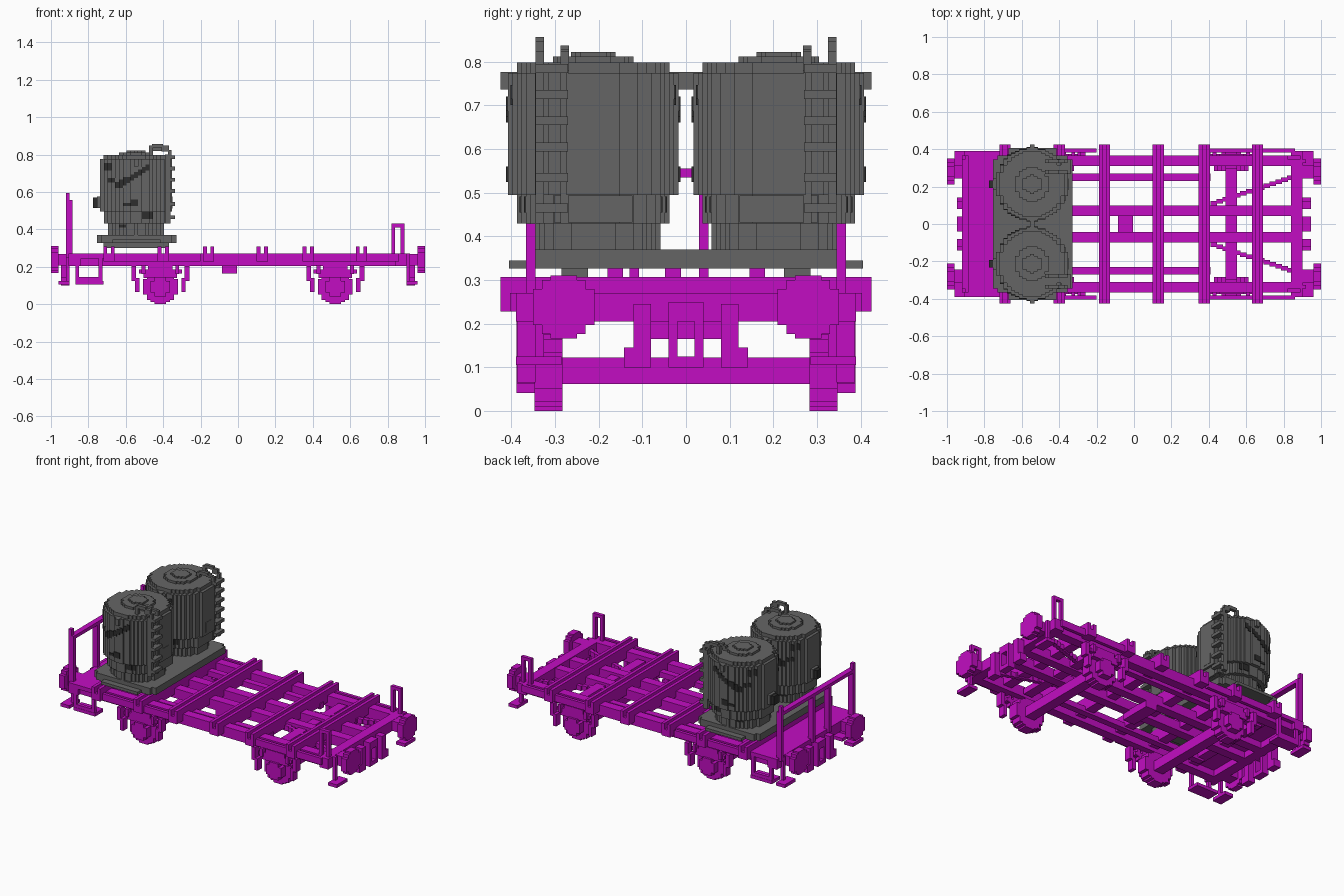
import bpy
import bmesh
import math
from mathutils import Matrix, Vector

if bpy.data.objects.get("Cube"):
    bpy.data.objects.remove(bpy.data.objects["Cube"])

CELL = .0206


def make_material(name, colour):
    mat = bpy.data.materials.new(name)
    mat.use_nodes = True
    mat.diffuse_color = colour
    node = next(n for n in mat.node_tree.nodes if n.type == 'BSDF_PRINCIPLED')
    node.inputs["Base Color"].default_value = colour
    return mat


magenta = make_material("magenta paint", (.54, .004, .54, 1))
grey = make_material("tank grey", (.13, .13, .13, 1))
dark = make_material("dark stain", (.026, .026, .026, 1))


def build(name, boxes, mat):
    """One object out of boxes given as x range, y range, z range."""
    bm = bmesh.new()
    for box in boxes:
        low, high = Vector(box[0::2]), Vector(box[1::2])
        matrix = Matrix.Translation((low + high) / 2) @ Matrix.Diagonal((*(high - low), 1))
        bmesh.ops.create_cube(bm, size=1, matrix=matrix)
    mesh = bpy.data.meshes.new(name)
    bm.to_mesh(mesh)
    bm.free()
    mesh.materials.append(mat)
    obj = bpy.data.objects.new(name, mesh)
    bpy.context.collection.objects.link(obj)
    return obj


def both_sides(boxes):
    return boxes + [(a, b, -d, -c, e, f) for a, b, c, d, e, f in boxes]


def half_width(radius, offset):
    """Stepped half chord of a blocky circle."""
    chord = math.sqrt(max(radius ** 2 - offset ** 2, 0))
    return max(round(chord / CELL * 2) / 2, .5) * CELL


def disc(axis, u, v, radius, low, high):
    """Blocky disc: rows of boxes along the circle, from low to high on the axis."""
    rows = max(2, round(2 * radius / CELL))
    step = 2 * radius / rows
    boxes = []
    for i in range(rows):
        off = -radius + (i + .5) * step
        w = half_width(radius, off)
        a, b = (u + off - step / 2, u + off + step / 2), (v - w, v + w)
        c = (low, high)
        boxes.append({'x': c + a + b, 'y': a + c + b, 'z': a + b + c}[axis])
    return boxes


# Underframe: sills, side beams, headstocks, platform
build("centre_sills", both_sides([(-.9, .86, .043, .1, .205, .265)]), magenta)
build("side_beams", both_sides([(-.9, .86, .31, .367, .205, .27)]), magenta)
build("inner_stringers", both_sides([(-.7, .41, .23, .27, .215, .25)]), magenta)
build("headstocks", [(.84, .9, -.39, .39, .205, .27), (-.905, -.84, -.39, .39, .205, .27)], magenta)
build("end_platform", [(-.905, -.66, -.39, .39, .245, .27)], magenta)
build("frame_tie", [(.49, .55, -.3, .3, .215, .25)], magenta)
build("centre_box", [(-.085, -.005, -.1, .1, .165, .21)], magenta)
build("edge_strips", both_sides([(a, b, .383, .403, .228, .27) for a, b in
                                 ((-.66, -.2), (.4, .64), (.68, .86))]), magenta)
braces = []
steps = 14
for i in range(steps):
    t = i / steps
    x, y = .41 + .44 * t, .1 + .145 * t
    braces.append((x, x + .035, y, y + .024, .22, .25))
build("diagonal_braces", both_sides(braces), magenta)

# Cross channels carrying the load
channels = []
for x in (-.69, -.4, -.157, .13, .375, .66):
    channels += [(x - .03, x + .03, -.425, .425, .228, .27),
                 (x - .03, x - .01, -.425, .425, .265, .307),
                 (x + .01, x + .03, -.425, .425, .265, .307)]
build("cross_channels", channels, magenta)

# Buffers, couplings and hoses at both ends
buffers, couplings = [], []
for s in (-1, 1):
    for y in (-.28, .28):
        buffers += disc('x', y, .238, .07, *sorted((s * .96, s)))
        buffers += disc('x', y, .238, .036, *sorted((s * .89, s * .97)))
    lo, hi = sorted((s * .9, s * .945))
    couplings += [(lo, hi, -.04, .04, .205, .25)]
    couplings += [(lo, hi, -.04, .04, .1, .125)]
    couplings += both_sides([(lo, hi, .02, .04, .105, .25), (lo, hi, .08, .12, .1, .245),
                             (lo, hi, .1, .142, .1, .145)])
build("buffers", buffers, magenta)
build("couplings", couplings, magenta)

# Wheelsets with axle boxes and springs
for label, x in (("rear", -.415), ("lead", .52)):
    wheels = disc('y', x, .093, .093, .283, .347)
    build(label + "_wheels", both_sides(wheels), magenta)
    build(label + "_axle", [(x - .032, x + .032, -.3, .3, .062, .123)], magenta)
    gear = disc('y', x, .093, .052, .345, .388)
    gear += [(x - .09, x + .09, .345, .375, .14, .165),
             (x - .115, x + .115, .345, .375, .163, .185),
             (x - .065, x + .065, .345, .375, .183, .21)]
    for s in (-1, 1):
        for near, far, z, top in ((.13, .155, .125, .205), (.112, .135, .065, .14), (.08, .1, .16, .21)):
            gear += [(*sorted((x + s * near, x + s * far)), .345, .387, z, top)]
    build(label + "_axle_gear", both_sides(gear), magenta)

# Shunter steps below the corners
corner = []
for s in (-1, 1):
    corner += [(*sorted((s * .9, s * .92)), .325, .345, .11, .27),
               (*sorted((s * .9, s * .96)), .285, .39, .105, .125)]
build("corner_steps", both_sides(corner), magenta)
build("side_steps", both_sides([(-.87, -.72, .31, .39, .105, .125), (-.87, -.85, .367, .388, .105, .25),
                                (-.745, -.725, .367, .388, .105, .25),
                                (-.87, -.725, .367, .388, .125, .145)]), magenta)

# Grab hoops and end railing
build("grab_hoops", both_sides([(.82, .84, .345, .367, .25, .43), (.87, .89, .345, .367, .25, .43),
                                (.82, .89, .345, .367, .41, .43)]), magenta)
posts = [(-.92, -.885, y, y + .022, .25, .55) for y in (-.367, -.13, .03, .345)]
posts += both_sides([(-.92, -.9, .345, .367, .53, .595)])
build("end_railing", posts + [(-.92, -.885, -.367, .367, .535, .556)], magenta)

# Tank base slab with rounded ends, feet and pads
slab = [(-.755, -.33, -.345, .345, .327, .37)]
slab += both_sides([(-.73, -.355, .345, .367, .327, .37), (-.67, -.415, .367, .405, .327, .345)])
build("tank_base", slab, grey)
build("base_feet", both_sides([(-.72, -.37, .225, .285, .3, .33)]), grey)
build("base_pads", [(-.72, -.37, y, y + .036, .3, .328) for y in (-.18, -.048, .145)], magenta)

# Twin tanks
TANK_X, TANK_Y = -.545, .2125
RINGS = ((.15, .365, .43), (.172, .43, .495), (.193, .495, .775), (.175, .77, .798))
# Stain patches on the tank walls: x range, z range
STAINS = [(-.71, -.67, .715, .755), (-.69, -.66, .65, .675), (-.61, -.53, .525, .54),
          (-.57, -.53, .54, .56), (-.51, -.45, .455, .492), (-.63, -.59, .41, .425)]
for i in range(8):
    x, z = -.65 + i * CELL * 1.05, .62 + i * .0135
    STAINS.append((x, x + CELL * 1.3, z, z + .033))


def wall_stains(cy):
    """Thin plates that follow the stepped tank wall on both faces."""
    plates = []
    for x0, x1, z0, z1 in STAINS:
        radius = next(r for r, lo, hi in RINGS if lo <= (z0 + z1) / 2 < hi)
        rows = round(2 * radius / CELL)
        step = 2 * radius / rows
        for i in range(rows):
            off = -radius + (i + .5) * step
            if x0 <= TANK_X + off <= x1:
                w = half_width(radius, off)
                x = TANK_X + off
                for s in (-1, 1):
                    a, b = sorted((cy + s * (w - .002), cy + s * (w + .004)))
                    plates.append((x - step / 2, x + step / 2, a, b, z0, z1))
    return plates


for label, side in (("right", -1), ("left", 1)):
    cy = side * TANK_Y
    shell = []
    for radius, low, high in RINGS:
        shell += disc('z', TANK_X, cy, radius, low, high)
    build(label + "_tank", shell, grey)
    lid = disc('z', TANK_X, cy, .09, .79, .812) + disc('z', TANK_X, cy, .05, .81, .822)
    build(label + "_tank_lid", lid, grey)
    build(label + "_tank_stains", wall_stains(cy), dark)
    build(label + "_tank_lugs", [(-.557, -.533, cy - .213, cy + .213, .737, .777)], grey)
    build(label + "_valve", [(-.755, -.71, cy - .03, cy + .03, .515, .575)], grey)
    build(label + "_valve_cap", [(-.776, -.753, cy - .02, cy + .02, .515, .57)], dark)
    build(label + "_hatches", [(-.37, -.35, cy - .03, cy + .03, .512, .575),
                               (-.39, -.365, cy - .09, cy + .09, .432, .494)], grey)

    # Ladder on the tank wall, its stiles curling over the roof
    ladder = []
    for y, top in ((.335, .857), (.278, .838)):
        a, b = sorted((side * (y - .01), side * (y + .01)))
        ladder += [(-.39, -.36, a, b, .43, .8), (-.375, -.355, a, b, .78, .825),
                   (-.41, -.37, a, b, .815, top - .01), (-.46, -.4, a, b, top - .02, top),
                   (-.475, -.455, a, b, .79, top - .01)]
    a, b = sorted((side * .27, side * .345))
    ladder += [(-.39, -.337, a, b, z, z + .02) for z in (.455, .525, .595, .655, .715, .775)]
    build(label + "_ladder", ladder, grey)
